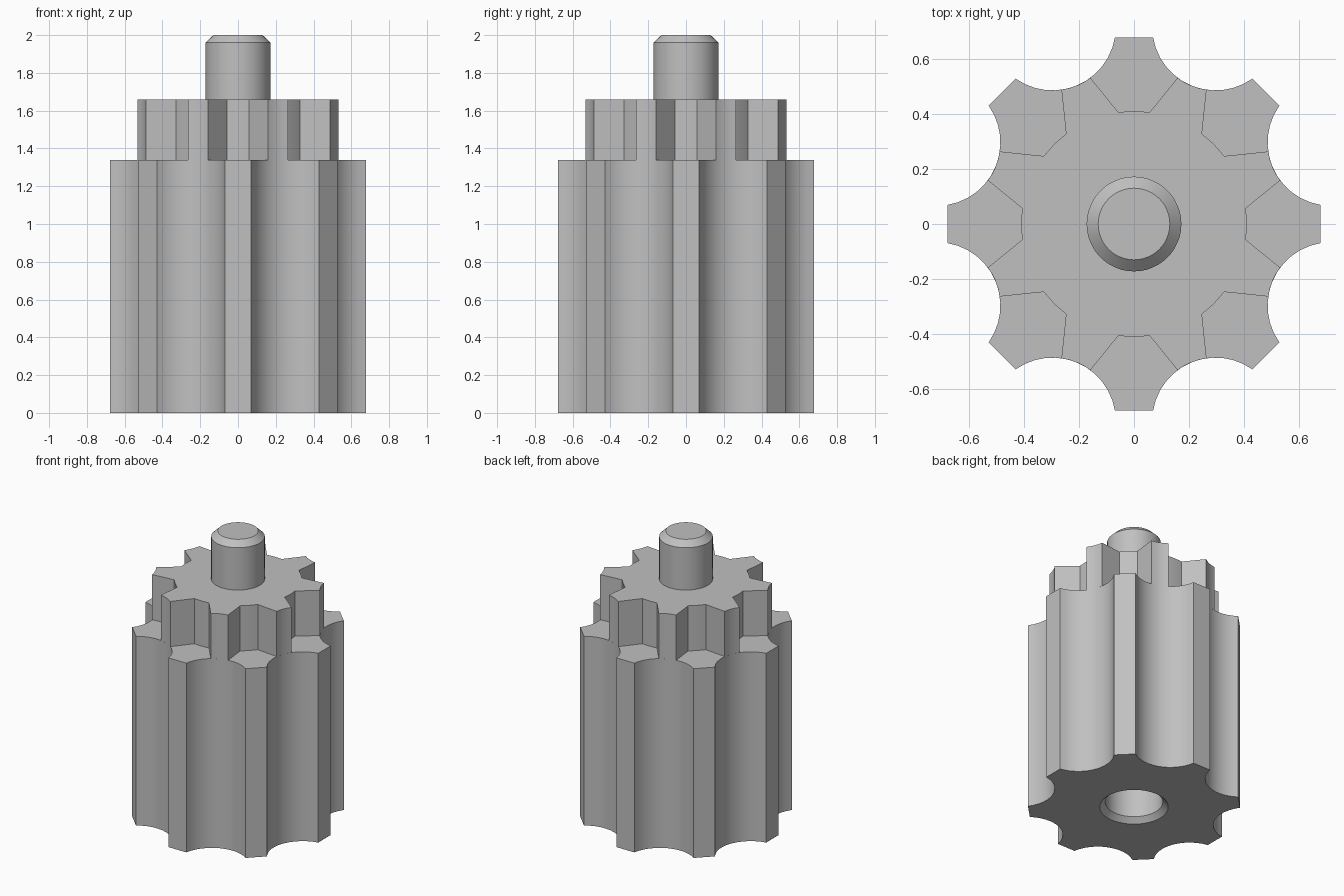
import bpy, bmesh, math
from math import sin, cos, pi, radians
from mathutils import Vector, Matrix

if "Cube" in bpy.data.objects:
    bpy.data.objects.remove(bpy.data.objects["Cube"], do_unlink=True)

TEETH = 8
STEP = 2 * pi / TEETH
FLUTE_DIST, FLUTE_R = 0.774, 0.23      # flute circle centre distance and radius
BODY_TOP, CROWN_TOP = 1.34, 1.66

grey = bpy.data.materials.new("plain grey")
grey.use_nodes = True
grey.diffuse_color = (0.53, 0.53, 0.53, 1)
grey.node_tree.nodes["Principled BSDF"].inputs["Base Color"].default_value = grey.diffuse_color


def finish(name, bm):
    bmesh.ops.recalc_face_normals(bm, faces=bm.faces)
    mesh = bpy.data.meshes.new(name)
    bm.to_mesh(mesh)
    bm.free()
    mesh.materials.append(grey)
    obj = bpy.data.objects.new(name, mesh)
    bpy.context.collection.objects.link(obj)
    return obj


def smooth(obj):
    bpy.ops.object.select_all(action='DESELECT')
    obj.select_set(True)
    bpy.context.view_layer.objects.active = obj
    bpy.ops.object.shade_smooth_by_angle(angle=radians(25))


def stack(name, rings):
    """Closed solid skinned over equal-length rings of points, bottom to top."""
    bm = bmesh.new()
    loops = [[bm.verts.new(p) for p in ring] for ring in rings]
    n = len(loops[0])
    for a, b in zip(loops, loops[1:]):
        for i in range(n):
            j = (i + 1) % n
            bm.faces.new((a[i], a[j], b[j], b[i]))
    bm.faces.new(loops[0][::-1])
    bm.faces.new(loops[-1])
    return finish(name, bm)


def turned(name, profile, n=48):
    """Round solid from (radius, z) pairs."""
    return stack(name, [[(r * cos(2 * pi * i / n), r * sin(2 * pi * i / n), z)
                         for i in range(n)] for r, z in profile])


def prism(name, outline, z0, z1):
    return stack(name, [[(p.x, p.y, z) for p in outline] for z in (z0, z1)])


def flute(half_angle, n):
    """Concave arc facing the axis, centred on the +x direction."""
    pts = []
    for i in range(n + 1):
        a = half_angle * (1 - 2 * i / n)
        pts.append(Vector((FLUTE_DIST - FLUTE_R * cos(a), -FLUTE_R * sin(a))))
    return pts


def around(section):
    """Repeat one sector of the outline for every tooth."""
    out = []
    for k in range(TEETH):
        turn = Matrix.Rotation(STEP * (k + 0.5), 2)
        out += [turn @ p for p in section]
    return out


# Fluted body, with straight flats between the flutes
body = prism("fluted_body", around(flute(radians(58), 12)), 0, BODY_TOP)

# Chamfered blind socket in the underside
cutter = turned("socket_cutter", [(0.22, -0.05), (0.22, 0), (0.185, 0.035), (0.185, 0.4)])
cutter.hide_render = True
cut = body.modifiers.new("socket", 'BOOLEAN')
cut.object = cutter
cut.operation = 'DIFFERENCE'
cut.solver = 'EXACT'
bpy.context.view_layer.objects.active = body
bpy.ops.object.modifier_apply(modifier=cut.name)
bpy.data.objects.remove(cutter, do_unlink=True)

# Notched crown: short flute arcs, with a round-bottomed notch over each tooth
notch = [Vector((0.41 * cos(STEP / 2 + a), 0.41 * sin(STEP / 2 + a)))
         for a in (-0.14, 0, 0.14)]
crown = prism("notched_crown", around(flute(radians(14.3), 4) + notch), BODY_TOP, CROWN_TOP)

# Chamfered shaft
shaft = turned("shaft", [(0.172, CROWN_TOP), (0.172, 1.96), (0.13, 2.0)])

for part in (body, crown, shaft):
    smooth(part)
